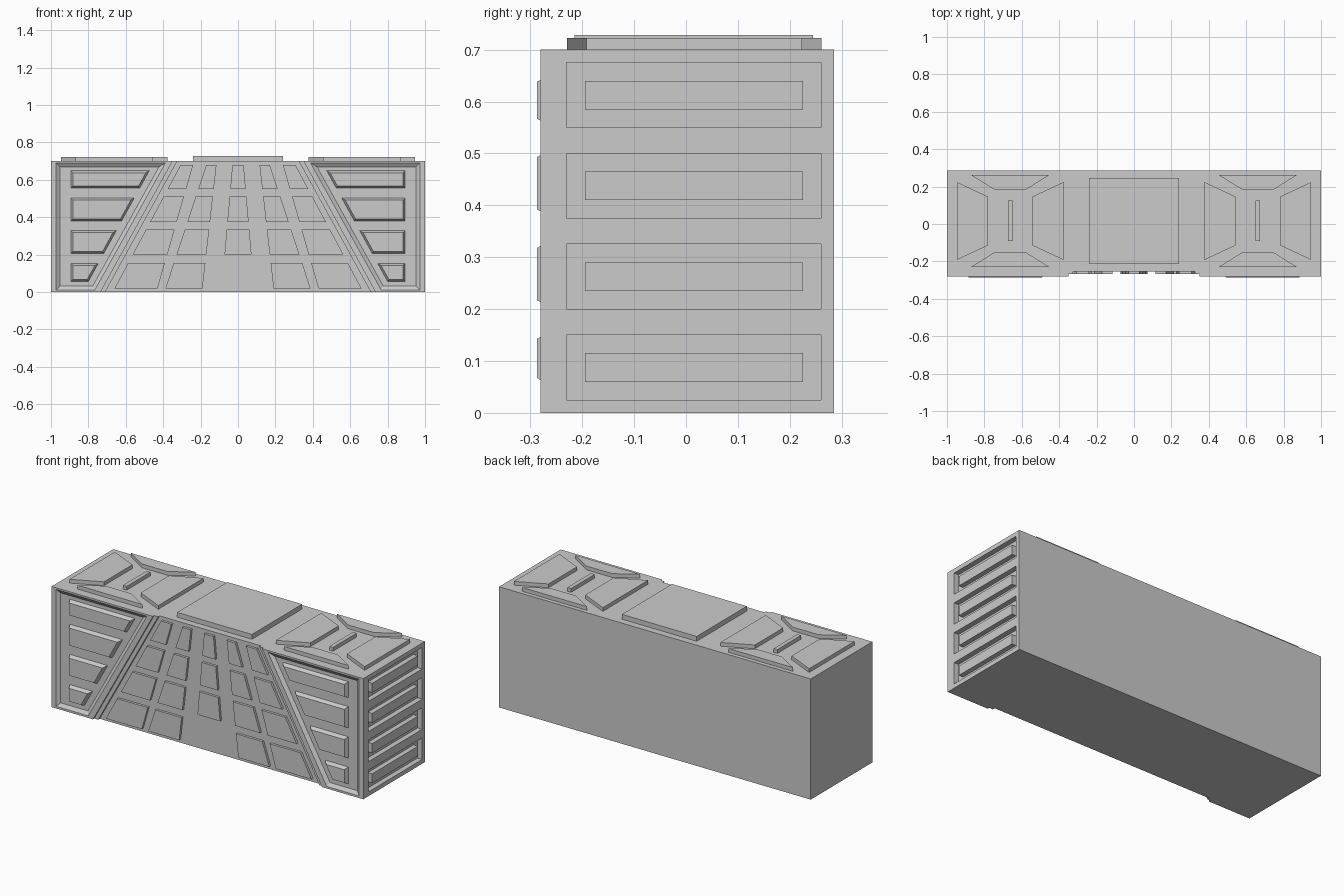
import bpy, bmesh
from mathutils import Vector

if "Cube" in bpy.data.objects:
    bpy.data.objects.remove(bpy.data.objects["Cube"])

# How a flat outline (u, v) and a depth d map to space
PLACE = {
    "front": lambda u, v, d: (u, d, v),
    "side": lambda u, v, d: (d, u, v),
    "top": lambda u, v, d: (u, v, d),
}


def shrink(pts, amount):
    """Offset a convex outline inwards by an even amount."""
    p = [Vector(q) for q in pts]
    n = len(p)
    area = sum(p[i].x * p[(i + 1) % n].y - p[(i + 1) % n].x * p[i].y for i in range(n))
    s = 1 if area > 0 else -1
    out = []
    for i in range(n):
        a = (p[i] - p[i - 1]).normalized()
        b = (p[(i + 1) % n] - p[i]).normalized()
        na, nb = Vector((-a.y, a.x)) * s, Vector((-b.y, b.x)) * s
        out.append(tuple(p[i] + (na + nb) * (amount / (1 + na.dot(nb)))))
    return out


def prism(name, facing, pts, d0, d1, taper=0.0):
    """Outline extruded from d0 to d1, its d1 end shrunk by taper."""
    end = shrink(pts, taper) if taper else pts
    bm = bmesh.new()
    lo = [bm.verts.new(PLACE[facing](u, v, d0)) for u, v in pts]
    hi = [bm.verts.new(PLACE[facing](u, v, d1)) for u, v in end]
    n = len(pts)
    bm.faces.new(lo)
    bm.faces.new(hi)
    for i in range(n):
        j = (i + 1) % n
        bm.faces.new((lo[i], lo[j], hi[j], hi[i]))
    bmesh.ops.recalc_face_normals(bm, faces=bm.faces)
    me = bpy.data.meshes.new(name)
    bm.to_mesh(me)
    bm.free()
    ob = bpy.data.objects.new(name, me)
    bpy.context.collection.objects.link(ob)
    return ob


def rect(u0, u1, v0, v1):
    return [(u0, v0), (u1, v0), (u1, v1), (u0, v1)]


def flip(pts, s):
    return [(u * s, v) for u, v in pts]


def cut(target, cutter):
    """Subtract the cutter and remove it."""
    mod = target.modifiers.new("cut", "BOOLEAN")
    mod.operation, mod.solver, mod.object = "DIFFERENCE", "EXACT", cutter
    dg = bpy.context.evaluated_depsgraph_get()
    me = bpy.data.meshes.new_from_object(target.evaluated_get(dg))
    target.modifiers.clear()
    target.data = me
    bpy.data.objects.remove(cutter)


FRONT, FLOOR, PANEL = -0.28, -0.254, -0.266


def wedge(top, slope=0.55):
    """Symmetric trapezoid over the full height, slightly overshooting it."""
    lo, hi = top + slope * 0.75, top - slope * 0.05
    return [(-lo, -0.05), (lo, -0.05), (hi, 0.75), (-hi, 0.75)]


# Main block with a stepped recess in the middle of the front
body = prism("body", "top", rect(-1, 1, FRONT, 0.285), 0, 0.70)
cut(body, prism("cutter", "front", wedge(0.35), -0.4, -0.268))
cut(body, prism("cutter", "front", wedge(0.325), -0.4, FLOOR))

# Sunken trapezoid panels at both front ends, with bevelled slats
for s in (-1, 1):
    frame = flip([(0.765, 0.012), (0.972, 0.012), (0.972, 0.69), (0.388, 0.69)], s)
    frame_out = shrink(frame, -0.02)
    cut(body, prism("cutter", "front", frame_out, FRONT - 0.014, PANEL, 0.04))
    for z0, z1 in ((0.055, 0.155), (0.205, 0.33), (0.38, 0.505), (0.555, 0.65)):
        slat = [(0.83 - 0.55 * z0, z0), (0.895, z0), (0.895, z1), (0.83 - 0.55 * z1, z1)]
        prism("front_slat", "front", flip(slat, s), PANEL + 0.002, -0.287, 0.012)

# Recessed louvres with inner blocks on the right side
for i in range(4):
    z = 0.025 + 0.175 * i
    cut(body, prism("cutter", "side", rect(-0.23, 0.26, z, z + 0.125), 0.97, 1.1))
    prism("louvre_block", "side", rect(-0.195, 0.225, z + 0.035, z + 0.09), 0.965, 0.998)


# Radiating tiles in the front recess: edges converge linearly with height
def tile(edge_a, edge_b, z0, z1):
    at = lambda e, z: e[0] + (e[1] - e[0]) * (z - 0.02) / 0.66
    return [(at(edge_a, z0), z0), (at(edge_b, z0), z0), (at(edge_b, z1), z1), (at(edge_a, z1), z1)]


columns = [((0.43, 0.24), (0.66, 0.307)), ((0.19, 0.115), (0.388, 0.17))]
for row, (z0, z1) in enumerate(((0.02, 0.155), (0.2, 0.335), (0.375, 0.51), (0.55, 0.68))):
    for a, b in columns:
        for s in (-1, 1):
            prism("front_tile", "front", flip(tile(a, b, z0, z1), s), FLOOR + 0.002, -0.268)
    if row:
        mid = tile((-0.088, -0.03), (0.088, 0.03), z0, z1)
        prism("front_tile", "front", mid, FLOOR + 0.002, -0.268)

# Raised plates on the top
prism("top_centre_plate", "top", rect(-0.24, 0.24, -0.215, 0.245), 0.698, 0.728)
CX, CY = 0.662, 0.016
for s in (-1, 1):
    for k in (-1, 1):
        end = [(-0.208, 0.245), (0.208, 0.245), (0.083, 0.167), (-0.083, 0.167)]
        side = [(0.285, -0.208), (0.285, 0.208), (0.118, 0.13), (0.118, -0.13)]
        prism("top_end_plate", "top", [(s * (CX + u), CY + k * v) for u, v in end], 0.698, 0.722)
        prism("top_side_plate", "top", [(s * (CX + k * u), CY + v) for u, v in side], 0.698, 0.722)
    prism("top_bar", "top", flip(rect(CX - 0.012, CX + 0.012, -0.092, 0.125), s), 0.698, 0.722)
